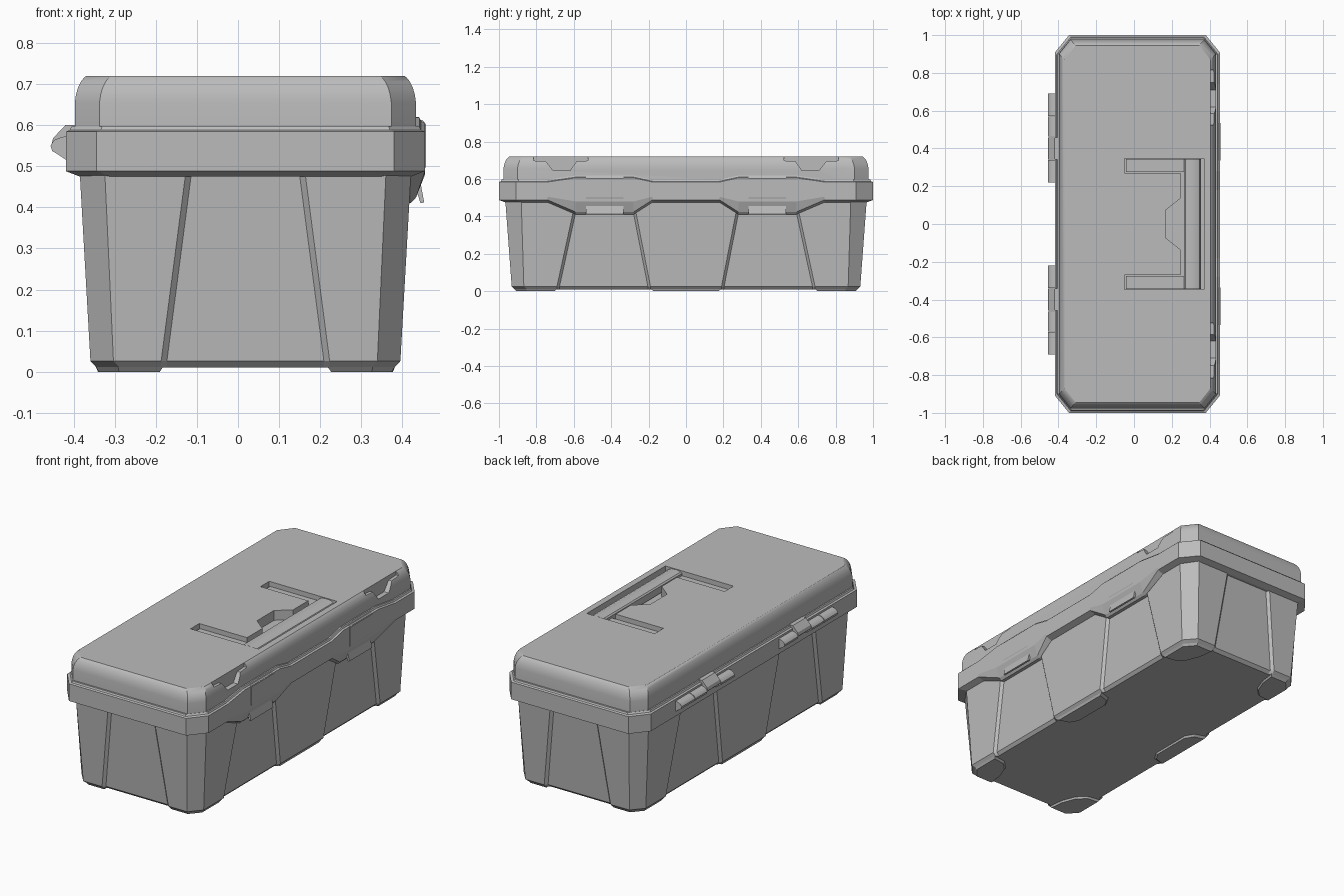
import bpy, bmesh, math

if "Cube" in bpy.data.objects:
    bpy.data.objects.remove(bpy.data.objects["Cube"])

CX = 0.018  # the box sits slightly off centre because of the hinges

grey = bpy.data.materials.new("plain grey")
grey.use_nodes = True
grey.diffuse_color = (0.5, 0.5, 0.5, 1)
grey.node_tree.nodes["Principled BSDF"].inputs["Base Color"].default_value = (0.5, 0.5, 0.5, 1)


def finish(name, bm):
    bmesh.ops.recalc_face_normals(bm, faces=bm.faces)
    me = bpy.data.meshes.new(name)
    bm.to_mesh(me)
    bm.free()
    me.materials.append(grey)
    ob = bpy.data.objects.new(name, me)
    bpy.context.collection.objects.link(ob)
    return ob


def loft(name, rings):
    """Skin a stack of equal-length rings and cap both ends."""
    bm = bmesh.new()
    rows = [[bm.verts.new(p) for p in r] for r in rings]
    n = len(rows[0])
    for a, b in zip(rows, rows[1:]):
        for i in range(n):
            j = (i + 1) % n
            bm.faces.new((a[i], a[j], b[j], b[i]))
    bm.faces.new(rows[0])
    bm.faces.new(rows[-1])
    return finish(name, bm)


def prism_y(name, profile, y0, y1):
    return loft(name, [[(x, y, z) for x, z in profile] for y in (y0, y1)])


def prism_z(name, outline, z0, z1):
    return loft(name, [[(x, y, z) for x, y in outline] for z in (z0, z1)])


def cut(target, cutter):
    cutter.hide_render = True
    mod = target.modifiers.new("cut", 'BOOLEAN')
    mod.operation = 'DIFFERENCE'
    mod.solver = 'EXACT'
    mod.object = cutter
    bpy.context.view_layer.objects.active = target
    bpy.ops.object.modifier_apply(modifier=mod.name)
    bpy.data.objects.remove(cutter)


def smooth(ob, angle=28):
    bpy.ops.object.select_all(action='DESELECT')
    ob.select_set(True)
    bpy.context.view_layer.objects.active = ob
    bpy.ops.object.shade_smooth_by_angle(angle=math.radians(angle))


def octagon(hx, hy, z, cx, cy):
    half = [(hx, cy - hy), (hx, hy - cy), (hx - cx, hy), (cx - hx, hy)]
    return [(CX + s * x, s * y, z) for s in (1, -1) for x, y in half]


# Tapered body with recessed panels on all four sides
def body_ring(hx, hy, z, t, d=0.014, g=0.014):
    a, b, e = 0.69 - 0.10 * t, 0.19 + 0.09 * t, 0.205 - 0.06 * t
    cx, cy = 0.056 + 0.005 * t, 0.065 + 0.02 * t
    half = [(hx, cy - hy), (hx, -a), (hx - d, g - a), (hx - d, -b - g), (hx, -b),
            (hx, b), (hx - d, b + g), (hx - d, a - g), (hx, a), (hx, hy - cy),
            (hx - cx, hy), (e, hy), (e - g, hy - d), (g - e, hy - d), (-e, hy), (cx - hx, hy)]
    return [(CX + s * x, s * y, z) for s in (1, -1) for x, y in half]


loft("body", [body_ring(0.362, 0.915, 0.01, 0),
              body_ring(0.377, 0.932, 0.026, 0),
              body_ring(0.403, 0.966, 0.485, 1)])


# Feet under the corners and the middle of the long sides
def foot(name, outline):
    mx = sum(p[0] for p in outline) / len(outline)
    my = sum(p[1] for p in outline) / len(outline)
    low = [(mx + (x - mx) * 0.9, my + (y - my) * 0.9, 0) for x, y in outline]
    loft(name, [low, [(x, y, 0.012) for x, y in outline]])


for sx in (1, -1):
    foot("middle_foot", [(CX + sx * x, y) for x, y in
         ((0.364, -0.19), (0.364, 0.19), (0.30, 0.17), (0.27, 0.12), (0.27, -0.12), (0.30, -0.17))])
    for sy in (1, -1):
        foot("corner_foot", [(CX + sx * x, sy * y) for x, y in
             ((0.364, 0.69), (0.364, 0.855), (0.31, 0.917), (0.2, 0.917),
              (0.21, 0.83), (0.24, 0.75), (0.29, 0.70))])


# Rim band, swelling into two waves on the latch side
def rim_ring(inset, z, drop=0.0, pull=0.0):
    hx, hy = 0.437 - inset, 1.0 - inset
    wave = [(-0.74, 0), (-0.59, 1), (-0.28, 1), (-0.18, 0), (0.18, 0), (0.28, 1), (0.59, 1), (0.74, 0)]
    base = octagon(hx, hy, z, 0.075, 0.092)
    swell = [(CX + hx - pull * k, y, z + drop * k) for y, k in wave]
    return base[:1] + swell + base[1:]


rim = loft("rim", [rim_ring(0.06, 0.475, -0.064),
                   rim_ring(0.034, 0.475, -0.064, 0.0),
                   rim_ring(0, 0.488, -0.064, 0.022),
                   rim_ring(0, 0.505, -0.025),
                   rim_ring(0, 0.584, 0.022),
                   rim_ring(0.01, 0.588, 0.022),
                   rim_ring(0.014, 0.597, 0.022),
                   rim_ring(0.04, 0.597, 0.022)])

# Lid with rounded shoulders
lid = loft("lid", [octagon(0.415 - i, 0.976 - i * 1.1, z, 0.06, 0.075) for z, i in
                   ((0.56, 0), (0.655, 0), (0.675, 0.003), (0.692, 0.008),
                    (0.706, 0.015), (0.715, 0.022), (0.72, 0.028))])

# Notches in the lid edge above the latches
for s in (1, -1):
    shape = [(0.525, 0.74), (0.525, 0.698), (0.585, 0.695), (0.62, 0.645),
             (0.71, 0.645), (0.75, 0.695), (0.815, 0.698), (0.815, 0.74)]
    cut(lid, loft("notch_cutter", [[(x, s * y, z) for y, z in shape] for x in (0.405, 0.5)]))

# Handle recess: two arm slots, a bar slot and a finger scoop
half = [(0.37, 0.347), (-0.05, 0.347), (-0.05, 0.27), (0.245, 0.27), (0.245, 0.135), (0.17, 0.075)]
cut(lid, prism_z("handle_cutter", half + [(x, -y) for x, y in reversed(half)], 0.665, 0.76))
smooth(lid)

# Folded carrying handle
bar = prism_y("handle_bar", [(0.265, 0.67), (0.265, 0.708), (0.272, 0.715), (0.30, 0.719),
                             (0.33, 0.717), (0.348, 0.708), (0.356, 0.692), (0.356, 0.67)], -0.343, 0.343)
smooth(bar)
for s in (1, -1):
    prism_y("handle_arm", [(-0.043, 0.66), (-0.043, 0.695), (0.27, 0.695), (0.27, 0.66)],
            s * 0.274, s * 0.343)

# Latches with a flicked-out lower lip
for s in (1, -1):
    latch = prism_y("latch", [(0.43, 0.612), (0.449, 0.612), (0.457, 0.602), (0.457, 0.50),
                              (0.443, 0.465), (0.453, 0.412), (0.444, 0.41), (0.428, 0.46),
                              (0.428, 0.50)], s * 0.335, s * 0.535)
    prism_y("latch_catch", [(0.425, 0.60), (0.425, 0.62), (0.44, 0.62), (0.45, 0.60)],
            s * 0.37, s * 0.50)

# Hinges: knuckles with a pin and leaf plates
knuckle = [(-0.41, 0.575), (-0.432, 0.57), (-0.448, 0.563), (-0.456, 0.55),
           (-0.452, 0.537), (-0.44, 0.53), (-0.41, 0.51)]
leaf = [(-0.39, 0.60), (-0.42, 0.60), (-0.45, 0.568), (-0.454, 0.55), (-0.44, 0.537), (-0.39, 0.54)]
for s in (1, -1):
    for y0, y1 in ((0.22, 0.338), (0.462, 0.568), (0.572, 0.69)):
        smooth(prism_y("hinge_knuckle", knuckle, s * y0, s * y1), 35)
    prism_y("hinge_leaf", leaf, s * 0.342, s * 0.458)
